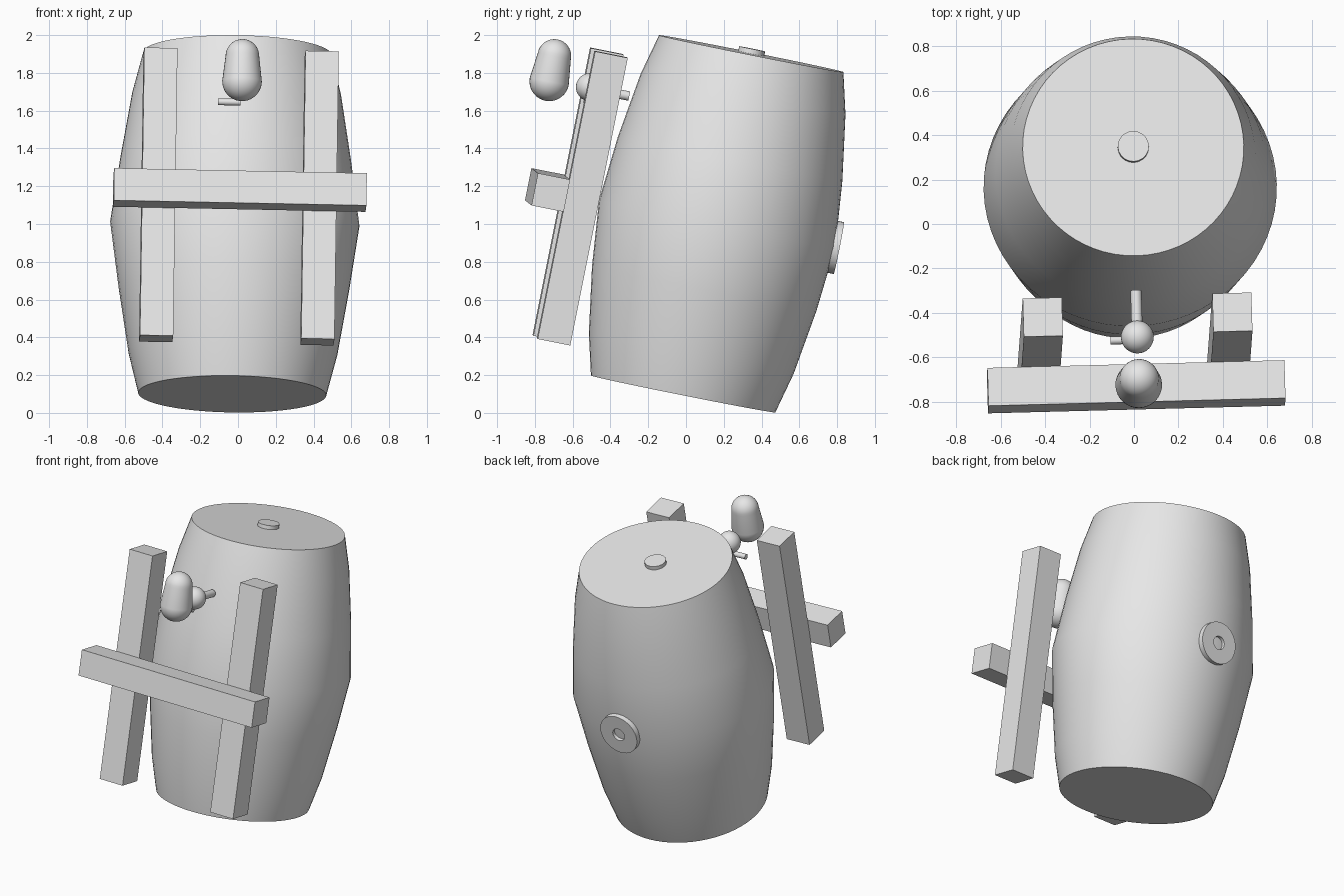
import bpy, bmesh, math
from mathutils import Matrix, Vector

cube = bpy.data.objects.get("Cube")
if cube:
    bpy.data.objects.remove(cube, do_unlink=True)

grey = bpy.data.materials.new("plain_grey")
grey.use_nodes = True
grey.diffuse_color = (0.8, 0.8, 0.8, 1)
grey.node_tree.nodes["Principled BSDF"].inputs["Base Color"].default_value = (0.8, 0.8, 0.8, 1)

# Leaning frame shared by every part, centred on the barrel
up = Vector((0.0147, 0.196, 0.98)).normalized()
back = up.cross(Vector((1, 0.026, -0.02))).normalized()
side = back.cross(up)
frame = Matrix.Translation((-0.017, 0.165, 1.001)) @ Matrix((side, back, up)).transposed().to_4x4()

TO_BACK = Matrix.Rotation(-math.pi / 2, 4, 'X')   # turns local z to face back
TO_SIDE = Matrix.Rotation(math.pi / 2, 4, 'Y')    # turns local z sideways


def finish(name, bm, place, smooth=True):
    bmesh.ops.recalc_face_normals(bm, faces=bm.faces)
    bm.transform(frame @ place)
    mesh = bpy.data.meshes.new(name)
    bm.to_mesh(mesh)
    bm.free()
    mesh.materials.append(grey)
    ob = bpy.data.objects.new(name, mesh)
    bpy.context.collection.objects.link(ob)
    if smooth:
        bpy.ops.object.select_all(action='DESELECT')
        ob.select_set(True)
        bpy.context.view_layer.objects.active = ob
        bpy.ops.object.shade_smooth_by_angle(angle=math.radians(35))
    return ob


def box(name, centre, size):
    bm = bmesh.new()
    bmesh.ops.create_cube(bm, size=1, matrix=Matrix.Diagonal((*size, 1)))
    return finish(name, bm, Matrix.Translation(centre), smooth=False)


def lathe(name, profile, centre, turn=Matrix(), steps=32, closed=False, shape=None):
    """Revolve (radius, height) points around local z."""
    bm = bmesh.new()
    verts = [bm.verts.new((r, 0, z)) for r, z in profile]
    edges = [bm.edges.new(pair) for pair in zip(verts, verts[1:])]
    if closed:
        edges.append(bm.edges.new((verts[-1], verts[0])))
    bmesh.ops.spin(bm, geom=verts + edges, cent=(0, 0, 0), axis=(0, 0, 1),
                   angle=math.tau, steps=steps, use_merge=False)
    bmesh.ops.remove_doubles(bm, verts=bm.verts, dist=0.0005)
    if shape:
        for v in bm.verts:
            shape(v)
    return finish(name, bm, Matrix.Translation(centre) @ turn)


def rod(name, centre, turn, radius, length):
    h = length / 2
    return lathe(name, [(0, -h), (radius, -h), (radius, h), (0, h)], centre, turn, 20)


# Barrel, bulging a little more toward its sides
def widen(v):
    v.co.x *= 1 + 0.035 * max(0, 1 - abs(v.co.z) / 0.45)


half = [(0.638, 0), (0.606, 0.35), (0.553, 0.7), (0.498, 0.919), (0, 0.919)]
staves = [(r, -z) for r, z in reversed(half[1:])] + half
lathe("barrel", staves, (0, 0, 0), steps=64, shape=widen)

# Bung on the lid and ringed tap hole on the back
rod("lid_bung", (0, 0, 0.925), Matrix(), 0.07, 0.04)
lathe("tap_hole_ring", [(0.045, 0.6), (0.14, 0.6), (0.14, 0.657), (0.045, 0.657)],
      (0, 0, 0), TO_BACK, 40, closed=True)

# Wooden frame in front
for name, s in (("left_post", 1), ("right_post", -1)):
    box(name, (s * 0.427, -0.74, 0), (0.176, 0.176, 1.553))
box("crossbar", (0, -0.916, 0), (1.338, 0.174, 0.174))

# Tapered rounded bulb
arc = [math.radians(a) for a in range(0, 91, 10)]
low = [(0.105 * math.sin(a), 0.566 - 0.105 * math.cos(a)) for a in arc]
high = [(0.089 * math.cos(a), 0.703 + 0.089 * math.sin(a)) for a in arc]
lathe("bulb", low + high, (0, -1.02, 0))

# Ball joint with a rear rod and a side peg
circle = [math.radians(a) for a in range(-90, 91, 10)]
lathe("ball_joint", [(0.074 * math.cos(a), 0.074 * math.sin(a)) for a in circle],
      (0, -0.803, 0.578))
rod("rear_rod", (0, -0.695, 0.572), TO_BACK, 0.025, 0.21)
rod("side_peg", (-0.06, -0.8, 0.497), TO_SIDE, 0.018, 0.12)
